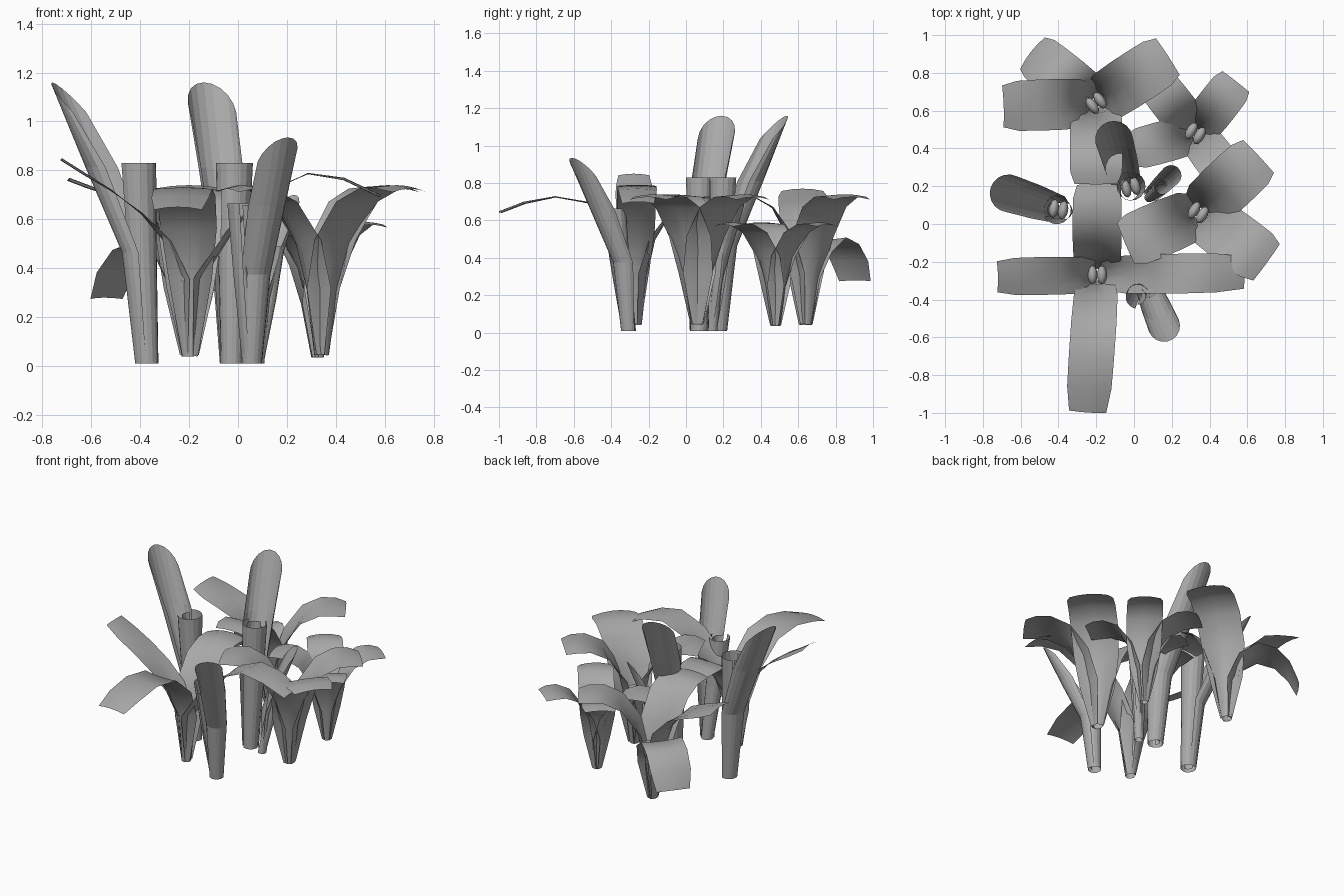
import bpy
import math
from mathutils import Vector

cube = bpy.data.objects.get("Cube")
if cube:
    bpy.data.objects.remove(cube, do_unlink=True)

grey = bpy.data.materials.new("plain grey")
grey.use_nodes = True
grey.diffuse_color = (0.4, 0.4, 0.4, 1)
grey.node_tree.nodes["Principled BSDF"].inputs["Base Color"].default_value = (0.4, 0.4, 0.4, 1)


def sheet(name, rows, smooth):
    """Thin surface stretched over rows of equally many points."""
    n = len(rows[0])
    verts = [p for row in rows for p in row]
    faces = [(i * n + j, i * n + j + 1, (i + 1) * n + j + 1, (i + 1) * n + j)
             for i in range(len(rows) - 1) for j in range(n - 1)]
    mesh = bpy.data.meshes.new(name)
    mesh.from_pydata(verts, [], faces)
    mesh.materials.append(grey)
    mesh.polygons.foreach_set("use_smooth", [smooth] * len(faces))
    obj = bpy.data.objects.new(name, mesh)
    bpy.context.collection.objects.link(obj)


def heading(degrees):
    a = math.radians(degrees)
    return Vector((math.cos(a), math.sin(a), 0))


UP = Vector((0, 0, 1))
SPREAD = [0.27, 0.74, 0.96, 1, 1, 0.98, 0.82]      # width along a leaf
CUP = [0.7, 0.5, 0.25, 0.07, -0.05, -0.1, -0.12]   # cross curl along a leaf


def leaf(name, centre, angle, width, path):
    """Leaf that follows a (distance, height) path away from the clump centre."""
    out, rows = heading(angle), []
    side = Vector((-out.y, out.x, 0))
    for i, (r, z) in enumerate(path):
        r0, z0 = path[max(i - 1, 0)]
        r1, z1 = path[min(i + 1, len(path) - 1)]
        normal = (UP * (r1 - r0) - out * (z1 - z0)).normalized()
        half = width * SPREAD[i] / 2
        mid = Vector((*centre, 0)) + out * r + UP * z
        rows.append([mid + side * s * half + normal * s * s * CUP[i] * half
                     for s in (-1, -0.5, 0, 0.5, 1)])
    sheet(name, rows, True)


def arch(length, height):
    """Usual leaf path: steep stem that bends to level."""
    shape = [(0.07, 0.06), (0.13, 0.42), (0.22, 0.68), (0.42, 0.9),
             (0.65, 0.99), (0.85, 1), (1, 0.98)]
    return [(r * length, z * height) for r, z in shape]


def stamens(name, centre, z, tilt):
    """Pair of flattened buds in the heart of a clump."""
    side = heading(tilt)
    for sign, label in ((-1, "right"), (1, "left")):
        bpy.ops.mesh.primitive_uv_sphere_add(segments=10, ring_count=8, radius=1)
        bud = bpy.context.object
        bud.name = f"{name}_{label}_bud"
        bud.scale = (0.027, 0.05, 0.035)
        bud.rotation_euler.z = math.radians(tilt)
        bud.location = Vector((*centre, z)) + side * sign * 0.025
        bud.data.materials.append(grey)
        bpy.ops.object.shade_smooth()


# Front clump: long, individually bent leaves
front = (-0.195, -0.27)
leaf("front_clump_left_leaf", front, 1, 0.21,
     [(.03, .04), (.05, .35), (.17, .54), (.32, .71), (.48, .79), (.63, .77), (.78, .70)])
leaf("front_clump_right_leaf", front, 181, 0.2,
     [(.03, .04), (.04, .35), (.1, .5), (.2, .62), (.32, .72), (.43, .79), (.525, .85)])
leaf("front_clump_front_leaf", front, 266, 0.24,
     [(.03, .04), (.05, .35), (.12, .55), (.25, .69), (.43, .73), (.6, .7), (.73, .65)])
leaf("front_clump_back_leaf", front, 90, 0.26, arch(0.48, 0.73))

# Back clump: one leaf droops
back = (-0.2, 0.64)
leaf("back_clump_left_leaf", back, 33, 0.28, arch(0.455, 0.74))
leaf("back_clump_side_leaf", back, 182, 0.27,
     [(.03, .04), (.06, .33), (.11, .52), (.2, .64), (.31, .7), (.41, .74), (.49, .77)])
leaf("back_clump_front_leaf", back, 270, 0.28, arch(0.43, 0.74))
leaf("back_clump_drooping_leaf", back, 142, 0.26,
     [(.03, .04), (.05, .28), (.1, .42), (.19, .5), (.3, .48), (.39, .39), (.44, .28)])

# Left clumps: broad leaves, and a smaller plant behind
left = (0.34, 0.06)
for label, angle, length in (("back", 43, 0.44), ("right", 203, 0.42), ("front", 324, 0.45)):
    leaf(f"left_clump_{label}_leaf", left, angle, 0.29, arch(length, 0.74))
small = (0.325, 0.48)
for label, angle in (("back", 52), ("side", 128), ("right", 195), ("front", 307)):
    leaf(f"small_clump_{label}_leaf", small, angle, 0.22, arch(0.35, 0.59))

for label, centre, z, tilt in (("front_clump", front, 0.36, 0), ("back_clump", back, 0.38, 35),
                               ("left_clump", left, 0.38, -30),
                               ("small_clump", small, 0.34, -30)):
    stamens(label, centre, z, tilt)


def rolled(name, axis, angle, sweep, steps, slant):
    """Partial tube through (centre, height, radius) stations; slant lowers the rim ends."""
    rows = []
    for i, (c, z, r) in enumerate(axis):
        drop = slant if i == len(axis) - 1 else 0
        row = []
        for j in range(steps + 1):
            a = sweep * (j / steps - 0.5)
            row.append(c + heading(angle + a) * r
                       + UP * (z - drop * (1 - math.cos(math.radians(a)))))
        rows.append(row)
    sheet(name, rows, False)


def trumpet(name, base, mouth, tip, height, tube_height, angle, radius):
    """Upright rolled leaf with a tall trough leaf leaning away from it."""
    base, mouth, tip = (Vector((*p, 0)) for p in (base, mouth, tip))
    out = heading(angle)
    top = tip - out * radius
    knee = base + out * radius * 0.3
    rolled(f"{name}_trough", [(base, 0.01, radius * 0.5), (knee, height * 0.4, radius * 0.75),
                              (knee.lerp(top, 0.5), height * 0.7, radius * 0.92),
                              (top, height, radius)], angle, 200, 10, height * 0.09)
    rolled(f"{name}_tube", [(base, 0.01, radius * 0.45),
                            (base.lerp(mouth, 0.6), tube_height * 0.55, radius * 0.62),
                            (mouth, tube_height, radius * 0.76)], angle + 180, 270, 12, 0)
    # Inner fold of the rolled leaf
    rolled(f"{name}_fold", [(base, 0.02, radius * 0.3), (mouth, tube_height * 0.99, radius * 0.5)],
           angle + 40, 150, 6, 0)


trumpet("right_trumpet", (-0.37, 0.07), (-0.41, 0.075), (-0.76, 0.19), 1.16, 0.83, 164, 0.1)
trumpet("middle_trumpet", (-0.025, 0.17), (-0.015, 0.2), (-0.14, 0.54), 1.16, 0.83, 110, 0.1)
trumpet("front_trumpet", (0.055, -0.305), (0.02, -0.385), (0.205, -0.61), 0.935, 0.665, 303, 0.085)
trumpet("small_trumpet", (0.08, 0.14), (0.15, 0.2), (0.23, 0.3), 0.7, 0.49, 52, 0.055)
stamens("right_trumpet", (-0.4, 0.077), 0.7, -10)
stamens("middle_trumpet", (-0.018, 0.195), 0.7, 15)
